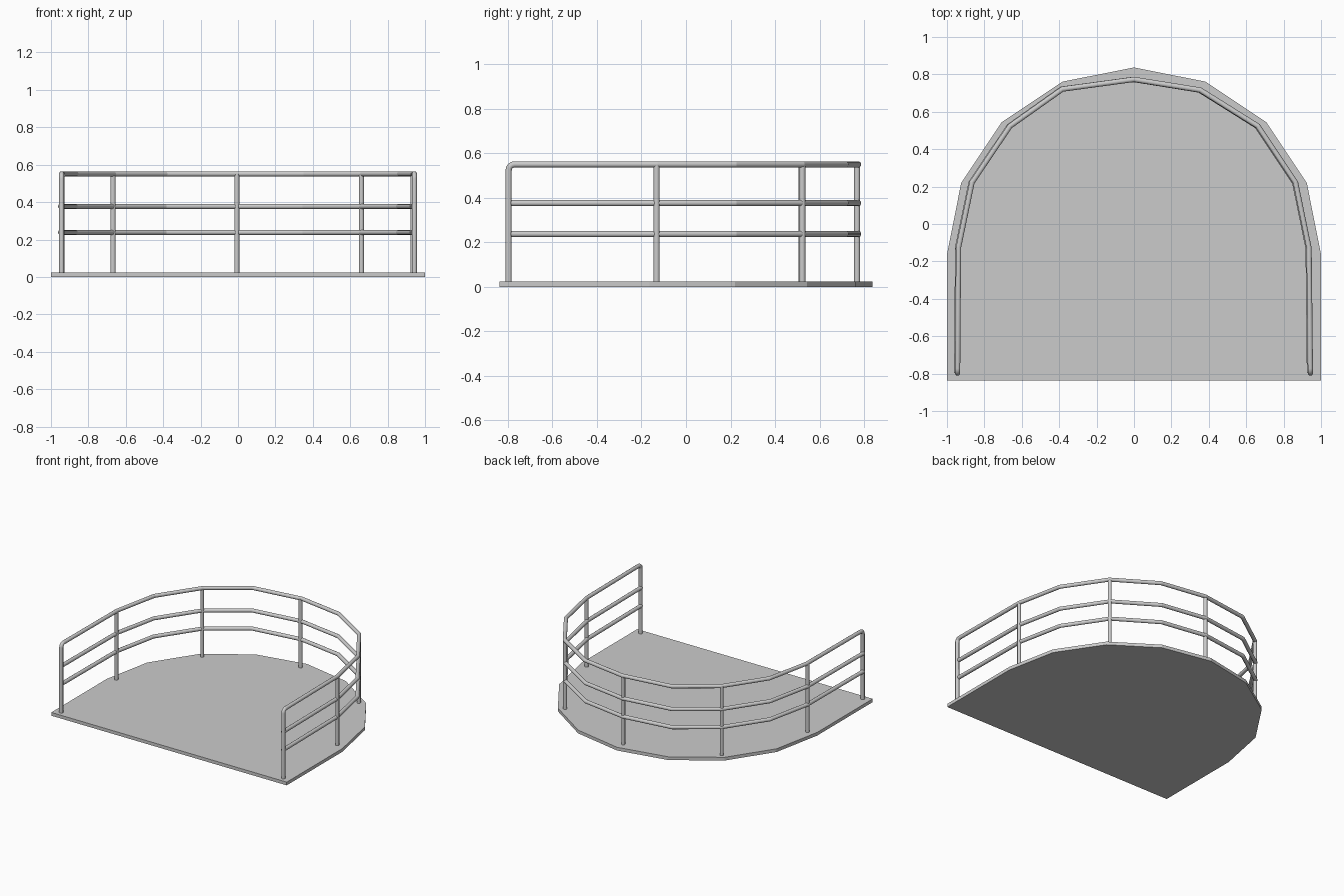
import bpy, bmesh
from math import sin, cos, pi, radians
from mathutils import Vector

if "Cube" in bpy.data.objects:
    bpy.data.objects.remove(bpy.data.objects["Cube"])

DECK_TOP = 0.025
TUBE_R = 0.0143
TOP_Z = 0.551
SIDES = 12


def finish(name, bm):
    bmesh.ops.recalc_face_normals(bm, faces=bm.faces)
    mesh = bpy.data.meshes.new(name)
    bm.to_mesh(mesh)
    bm.free()
    obj = bpy.data.objects.new(name, mesh)
    bpy.context.collection.objects.link(obj)
    return obj


def tube(name, path, r=TUBE_R):
    """Mitred round tube along a path; horizontal kinks stay crisp."""
    pts = [Vector(p) for p in path]
    dirs = [(b - a).normalized() for a, b in zip(pts, pts[1:])]
    side = dirs[0].orthogonal().normalized()
    up = dirs[0].cross(side)
    ring = [pts[0] + r * (side * cos(2 * pi * k / SIDES) + up * sin(2 * pi * k / SIDES))
            for k in range(SIDES)]
    bm = bmesh.new()
    rings = [[bm.verts.new(v) for v in ring]]
    for i, d in enumerate(dirs):
        nxt = dirs[min(i + 1, len(dirs) - 1)]
        n = (d + nxt).normalized()
        ring = [v + d * ((pts[i + 1] - v).dot(n) / d.dot(n)) for v in ring]
        new = [bm.verts.new(v) for v in ring]
        for k in range(SIDES):
            j = (k + 1) % SIDES
            bm.faces.new((rings[-1][k], rings[-1][j], new[j], new[k])).smooth = True
        if abs(d.z) < 1e-4 and abs(nxt.z) < 1e-4:
            for k in range(SIDES):
                bm.edges.get((new[k], new[(k + 1) % SIDES])).smooth = False
        rings.append(new)
    for cap in (rings[0], rings[-1]):
        face = bm.faces.new(cap)
        for e in face.edges:
            e.smooth = False
    return finish(name, bm)


# Deck: half of a 16-sided disc joined to a straight front strip
outline = [(-1, -0.837), (1, -0.837)]
outline += [(cos(radians(22.5 * i)), -0.163 + sin(radians(22.5 * i))) for i in range(9)]
bm = bmesh.new()
base = bm.faces.new([bm.verts.new((x, y, 0)) for x, y in outline])
grown = bmesh.ops.extrude_face_region(bm, geom=[base], use_keep_orig=True)
bmesh.ops.translate(bm, vec=(0, 0, DECK_TOP),
                    verts=[v for v in grown["geom"] if isinstance(v, bmesh.types.BMVert)])
finish("deck", bm)

# Plan of the railing, following the deck edge
END_X, END_Y = 0.943, -0.797
plan = [(-0.938, -0.125), (-0.866, 0.222), (-0.663, 0.523), (-0.383, 0.721), (0, 0.773),
        (0.355, 0.716), (0.663, 0.523), (0.864, 0.222), (0.936, -0.13)]

# Top rail with bends that turn down into the front posts
BEND = 0.026
bend = [(END_Y + BEND * (1 - cos(a)), TOP_Z - BEND * (1 - sin(a)))
        for a in [radians(22.5 * i) for i in range(5)]]
left_leg = [(-END_X, END_Y, DECK_TOP - 0.005)] + [(-END_X, y, z) for y, z in bend]
right_leg = [(-x, y, z) for x, y, z in reversed(left_leg)]
tube("top_rail", left_leg + [(x, y, TOP_Z) for x, y in plan] + right_leg)

# Two lower rails between the front posts
for name, z in (("middle_rail", 0.377), ("lower_rail", 0.238)):
    flat = [(-END_X, END_Y)] + plan + [(END_X, END_Y)]
    tube(name, [(x - 0.005, y, z) for x, y in flat])

# Upright posts along the railing
posts = {"left_side_post": (-0.94, -0.132), "left_rear_post": (-0.668, 0.52),
         "rear_post": (-0.006, 0.769), "right_rear_post": (0.66, 0.523),
         "right_side_post": (0.936, -0.132)}
for name, (x, y) in posts.items():
    tube(name, [(x, y, DECK_TOP - 0.005), (x, y, TOP_Z)], 0.0138)
